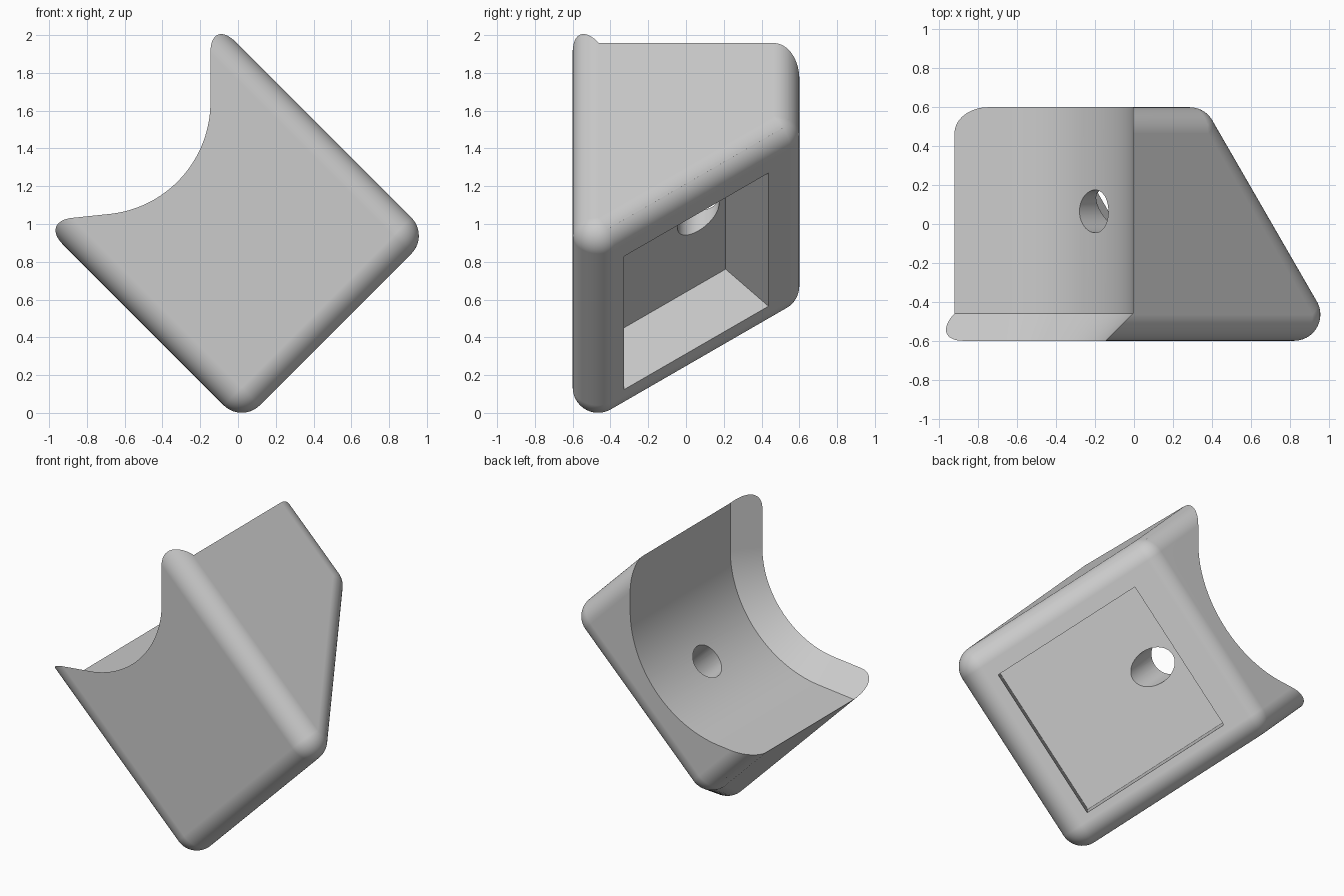
import bpy, bmesh, math
from mathutils import Matrix, Vector

cube = bpy.data.objects.get("Cube")
if cube:
    bpy.data.objects.remove(cube, do_unlink=True)

R = 0.135                                   # edge rounding
TILT = Matrix.Rotation(math.pi / 4, 4, 'Y')  # block stands on one edge
SLOPE = math.atan(0.816)                    # angle of the slanted face

grey = bpy.data.materials.new("light_grey")
grey.use_nodes = True
color = (0.6, 0.6, 0.6, 1)
grey.diffuse_color = color
grey.node_tree.nodes["Principled BSDF"].inputs["Base Color"].default_value = color


def make(name, bm):
    bmesh.ops.recalc_face_normals(bm, faces=bm.faces)
    mesh = bpy.data.meshes.new(name)
    bm.to_mesh(mesh)
    bm.free()
    mesh.materials.append(grey)
    obj = bpy.data.objects.new(name, mesh)
    bpy.context.collection.objects.link(obj)
    return obj


# Rounded wedge block: hull around a sphere at each corner
bm = bmesh.new()
for u, y in ((-0.082, -0.465), (-0.841, 0.465), (-2.2, 0.465), (-2.2, -0.465)):
    for v in (0.11, 1.245):
        bmesh.ops.create_uvsphere(bm, u_segments=72, v_segments=36, radius=R,
                                  matrix=TILT @ Matrix.Translation((u, y, v)))
hull = bmesh.ops.convex_hull(bm, input=bm.verts[:])
inside = {g for g in hull["geom_interior"] + hull["geom_unused"]
          if isinstance(g, bmesh.types.BMVert)}
bmesh.ops.delete(bm, geom=list(inside), context='VERTS')
bmesh.ops.dissolve_limit(bm, angle_limit=0.002, verts=bm.verts[:], edges=bm.edges[:])
block = make("corner_block", bm)


# Trough cutter: arc with straight tangents, tapering into a lip at the front
def trough_ring(bm, radius, y):
    cx, cz, sweep, steps = -0.741, 1.645, math.radians(84), 48
    pts = [(cx + radius, 4)]
    for i in range(steps + 1):
        a = -sweep * i / steps
        pts.append((cx + radius * math.cos(a), cz + radius * math.sin(a)))
    x, z = pts[-1]
    pts.append((x - 3 * math.sin(sweep), z - 3 * math.cos(sweep)))
    pts.append((pts[-1][0], 4))
    return [bm.verts.new((x, y, z)) for x, z in pts]


bm = bmesh.new()
rings = [trough_ring(bm, r, y) for r, y in ((0.495, -0.7), (0.735, -0.46), (0.735, 1))]
for a, b in zip(rings, rings[1:]):
    for i in range(len(a)):
        j = (i + 1) % len(a)
        bm.faces.new((a[i], a[j], b[j], b[i]))
bm.faces.new(rings[0])
bm.faces.new(rings[-1])
trough = make("trough_cutter", bm)

# Square pocket cutter, perpendicular to the slanted face
bm = bmesh.new()
low, high = Vector((-0.581, -0.242, 0.155)), Vector((0.1, 0.745, 1.152))
bmesh.ops.create_cube(bm, size=1, matrix=TILT @ Matrix.Rotation(SLOPE, 4, 'Z')
                      @ Matrix.Translation((low + high) / 2)
                      @ Matrix.Diagonal((*(high - low), 1)))
pocket = make("pocket_cutter", bm)

# Screw hole cutter, from the pocket floor into the trough
bm = bmesh.new()
bmesh.ops.create_cone(bm, cap_ends=True, segments=48, radius1=0.11, radius2=0.11,
                      depth=0.8, matrix=TILT @ Matrix.Translation((-0.95, 0.065, 0.67))
                      @ Matrix.Rotation(math.pi / 2, 4, 'Y'))
hole = make("hole_cutter", bm)

# Cut the block
bpy.ops.object.select_all(action='DESELECT')
block.select_set(True)
bpy.context.view_layer.objects.active = block
for cutter in (trough, pocket, hole):
    cutter.hide_render = True
    mod = block.modifiers.new(cutter.name, 'BOOLEAN')
    mod.operation = 'DIFFERENCE'
    mod.solver = 'EXACT'
    mod.object = cutter
    bpy.ops.object.modifier_apply(modifier=mod.name)
    bpy.data.objects.remove(cutter, do_unlink=True)

# Smooth roundings, crisp cut edges
bpy.ops.object.shade_smooth_by_angle(angle=math.radians(25))
weighted = block.modifiers.new("weighted_normals", 'WEIGHTED_NORMAL')
weighted.keep_sharp = True
